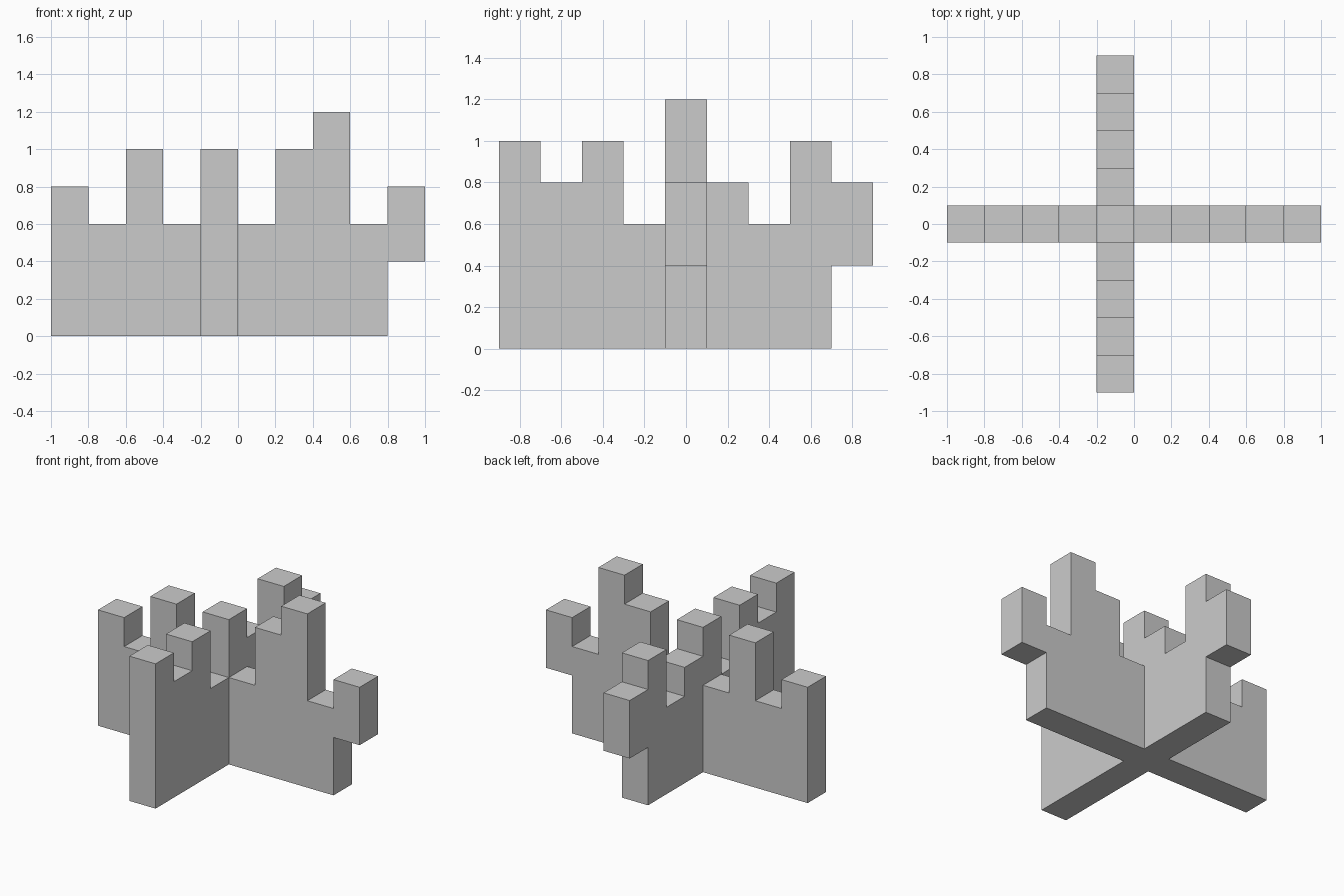
import bpy
import bmesh
from mathutils import Vector

if "Cube" in bpy.data.objects:
    bpy.data.objects.remove(bpy.data.objects["Cube"])

STEP = 0.2   # width of one battlement and thickness of each wall


def wall(name, start, heights, axis, offset):
    """Extrude a stepped outline; the last column overhangs from z = 0.4."""
    outline = [(start, 0.0)]
    for i, h in enumerate(heights):
        for u in (start + i * STEP, start + (i + 1) * STEP):
            if outline[-1] != (u, h):
                outline.append((u, h))
    end = start + len(heights) * STEP
    outline += [(end, 0.4), (end - STEP, 0.4), (end - STEP, 0.0)]

    def place(u, v, z):
        return Vector((u, v, z)) if axis == 'X' else Vector((v, u, z))

    bm = bmesh.new()
    face = bm.faces.new([bm.verts.new(place(u, offset - STEP / 2, z)) for u, z in outline])
    side = bmesh.ops.extrude_face_region(bm, geom=[face])["geom"]
    bmesh.ops.translate(bm, vec=place(0, STEP, 0),
                        verts=[g for g in side if isinstance(g, bmesh.types.BMVert)])
    bmesh.ops.recalc_face_normals(bm, faces=bm.faces)
    mesh = bpy.data.meshes.new(name)
    bm.to_mesh(mesh)
    bm.free()
    obj = bpy.data.objects.new(name, mesh)
    bpy.context.collection.objects.link(obj)
    return obj


# Long wall running left to right, and the wall crossing it front to back
crossed_walls = wall("crossed_walls", -1.0,
                     [0.8, 0.6, 1.0, 0.6, 1.0, 0.6, 1.0, 1.2, 0.6, 0.8], 'X', 0.0)
cross_wall = wall("cross_wall", -0.9,
                  [1.0, 0.8, 1.0, 0.6, 1.0, 0.8, 0.6, 1.0, 0.8], 'Y', -0.1)

# Fuse both walls into one solid
union = crossed_walls.modifiers.new("fuse", 'BOOLEAN')
union.operation = 'UNION'
union.solver = 'EXACT'
union.object = cross_wall
bpy.context.view_layer.objects.active = crossed_walls
bpy.ops.object.modifier_apply(modifier=union.name)
bpy.data.objects.remove(cross_wall)
